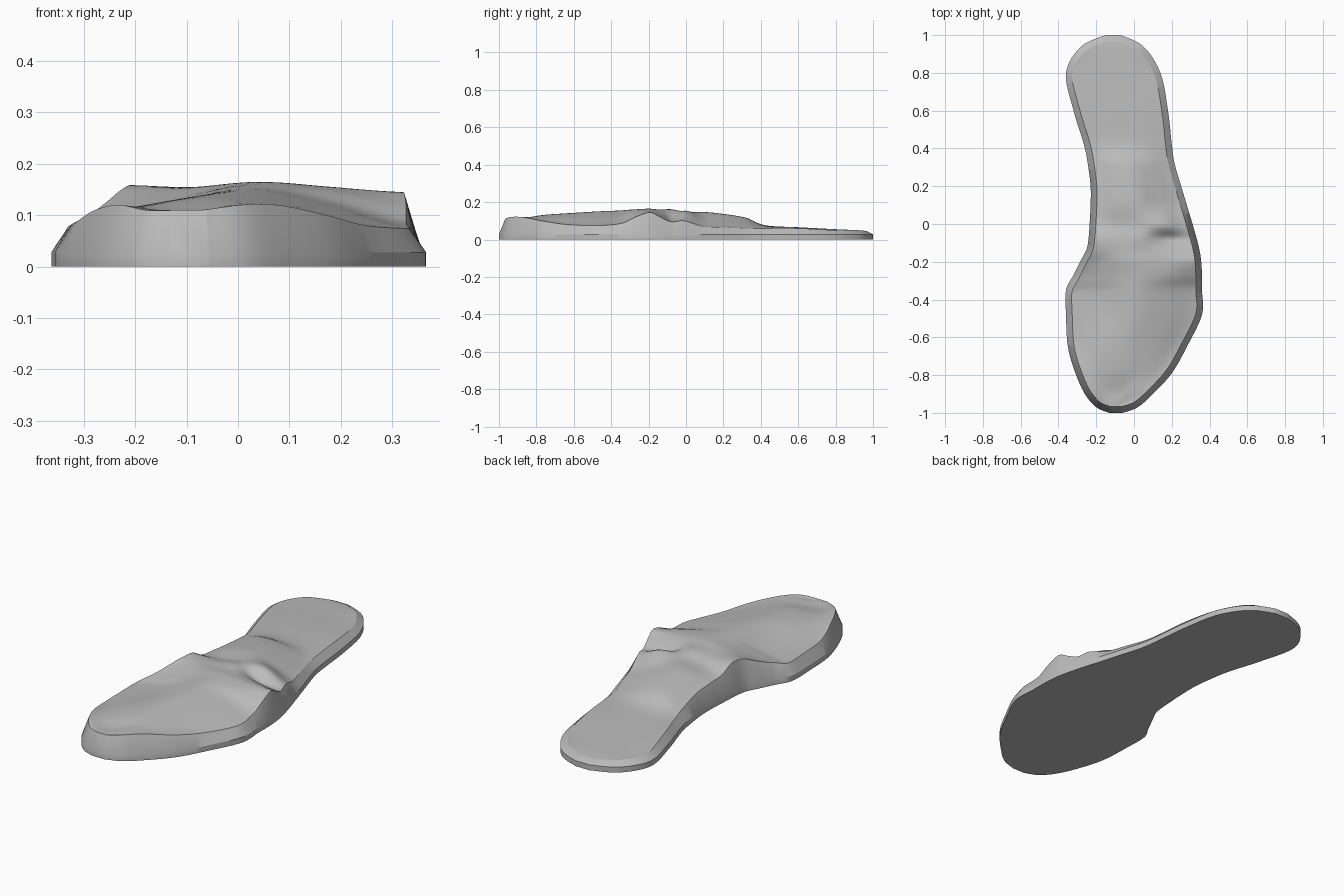
import bpy
import bmesh
import math
from mathutils import Vector

if "Cube" in bpy.data.objects:
    bpy.data.objects.remove(bpy.data.objects["Cube"], do_unlink=True)

# Outline stations from toe to heel: y, right-foot edge x, left-foot edge x
OUTLINE = [
    (-1, -.13, -.06), (-.97, -.2, .02), (-.9, -.26, .1), (-.79, -.31, .2),
    (-.65, -.35, .28), (-.48, -.36, .36), (-.35, -.36, .36), (-.27, -.32, .36),
    (-.19, -.28, .355), (-.13, -.25, .345), (-.07, -.24, .33), (0, -.235, .31),
    (.1, -.23, .28), (.2, -.23, .25), (.32, -.245, .215), (.42, -.265, .2),
    (.6, -.32, .18), (.8, -.36, .14), (.94, -.28, .05), (1, -.15, -.07)]

# Upper surface heights in hundredths, five across each station
HEIGHTS = [
    (11, 11, 11, 11, 11), (11, 11, 11, 11, 12), (12, 11, 11, 12, 12),
    (11, 12, 13, 12, 10), (8.5, 12, 14, 12, 8), (8, 11, 15, 12, 7.5),
    (8, 11, 15.5, 13, 8.5), (10, 13, 16, 15, 12), (13, 15, 16.5, 15.5, 14.5),
    (15.5, 15.5, 16, 14, 12), (15.5, 15, 16, 11, 9.5), (12, 13.5, 15, 15, 10),
    (11, 14, 14.5, 11, 7), (10, 13, 13.5, 10, 6.5), (8, 11, 11.5, 9, 6),
    (6.5, 7.5, 7.5, 7, 6), (6, 6.5, 6.5, 6.5, 6), (5, 5.5, 5.5, 5.5, 5),
    (5, 5, 5, 5, 5), (4.5, 4.5, 4.5, 4.5, 4.5)]

STEPS = 6
COLUMNS = 24
INSET = .033
EDGE_HEIGHT = .028


def spline(points, t):
    """Catmull-Rom curve through a list of tuples; t counts points."""
    last = len(points) - 1
    i = min(int(t), last - 1)
    f = t - i
    a, b, c, d = (Vector(points[min(max(k, 0), last)]) for k in range(i - 1, i + 3))
    return b + (c - a) * f / 2 + (a - b * 2.5 + c * 2 - d / 2) * f**2 \
        + (b * 3 - c * 3 + d - a) * f**3 / 2


def make_material(name, colour):
    mat = bpy.data.materials.new(name)
    mat.use_nodes = True
    mat.diffuse_color = colour
    mat.node_tree.nodes["Principled BSDF"].inputs["Base Color"].default_value = colour
    return mat


def inset_loop(loop):
    """Move every point of a closed outline inwards along its normal."""
    result = []
    for i, p in enumerate(loop):
        tangent = (loop[(i + 1) % len(loop)] - loop[i - 1]).normalized()
        result.append(p + Vector((-tangent.y, tangent.x)) * INSET)
    return result


# Plan outline, running counter-clockwise from the toe
count = (len(OUTLINE) - 1) * STEPS + 1
stations = [spline(OUTLINE, i / STEPS) for i in range(count)]
near_side = [Vector((s.z, s.x)) for s in stations]
far_side = [Vector((s.y, s.x)) for s in stations]
outline = near_side + far_side[::-1]
rim = inset_loop(outline)

bm = bmesh.new()

# Contoured upper surface
rows = []
for i in range(count):
    start, end = rim[-1 - i], rim[i]
    heights = [(h,) * 2 for h in spline(HEIGHTS, i / STEPS)]
    row = []
    for c in range(COLUMNS + 1):
        u = c / COLUMNS
        p = start.lerp(end, u)
        z = spline(heights, u * (len(heights) - 1)).x / 100
        row.append(bm.verts.new((p.x, p.y, z)))
    rows.append(row)
for lower, upper in zip(rows, rows[1:]):
    for c in range(COLUMNS):
        bm.faces.new((lower[c], lower[c + 1], upper[c + 1], upper[c]))

# Upright edge, sloping wall and flat underside
rim_verts = [r[-1] for r in rows] + [r[0] for r in reversed(rows)]
edge_verts = [bm.verts.new((p.x, p.y, EDGE_HEIGHT)) for p in outline]
base_verts = [bm.verts.new((p.x, p.y, 0)) for p in outline]
size = len(outline)
for low, high in ((base_verts, edge_verts), (edge_verts, rim_verts)):
    for i in range(size):
        j = (i + 1) % size
        if high is rim_verts and i == count - 1:
            bm.faces.new([low[i], low[j]] + rows[-1][:])
        elif high is rim_verts and i == size - 1:
            bm.faces.new([low[i], low[j]] + rows[0][::-1])
        else:
            bm.faces.new((low[i], low[j], high[j], high[i]))
bm.faces.new(base_verts[::-1])
bmesh.ops.recalc_face_normals(bm, faces=bm.faces)

mesh = bpy.data.meshes.new("insole")
bm.to_mesh(mesh)
bm.free()
insole = bpy.data.objects.new("insole", mesh)
bpy.context.collection.objects.link(insole)
mesh.materials.append(make_material("plain grey", (.5, .5, .5, 1)))

# Smooth contours with crisp rim and base edges
bpy.context.view_layer.objects.active = insole
insole.select_set(True)
bpy.ops.object.shade_smooth_by_angle(angle=math.radians(30))
